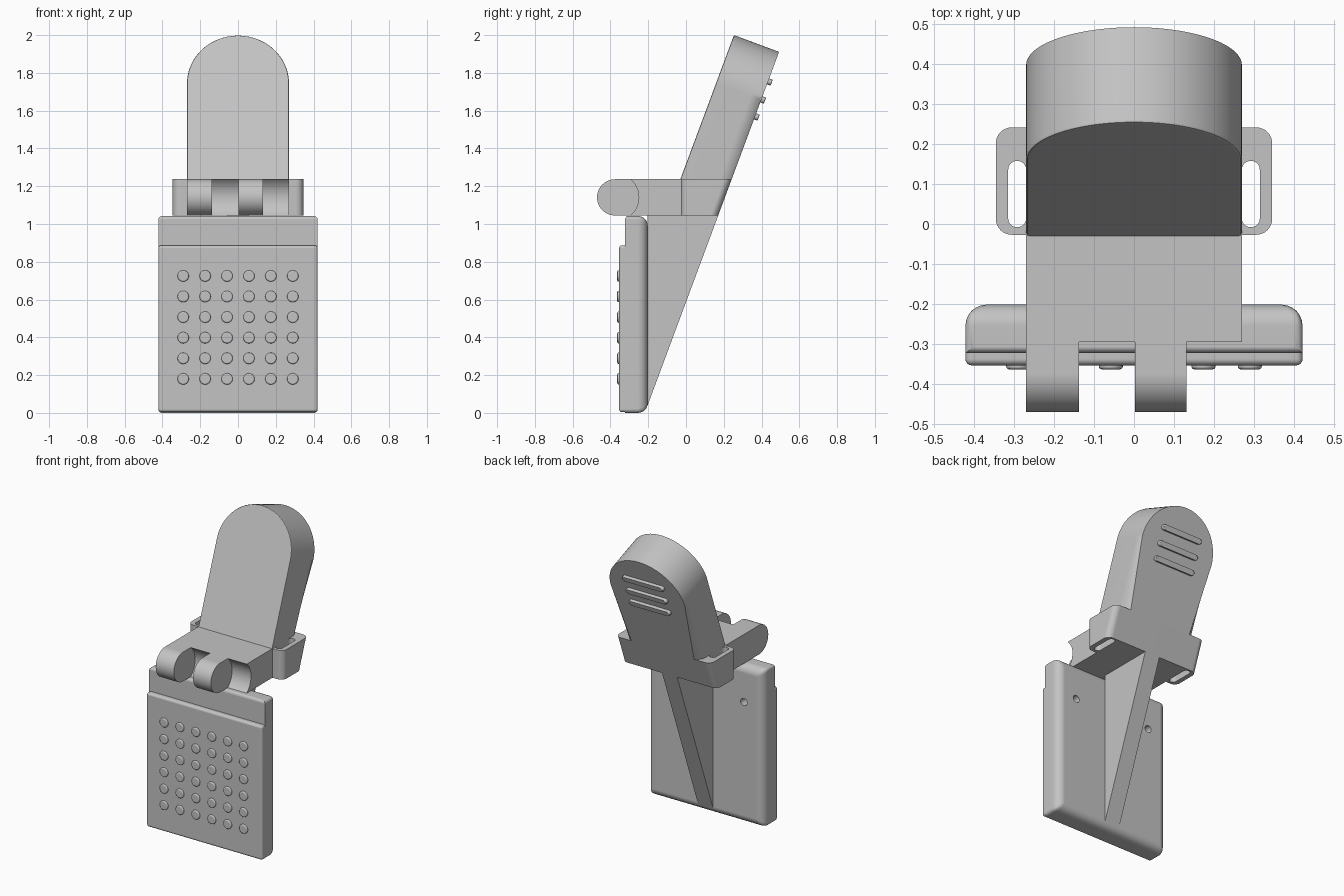
import bpy, bmesh
from math import sin, cos, tan, pi, radians, asin
from mathutils import Matrix, Vector

cube = bpy.data.objects.get("Cube")
if cube:
    bpy.data.objects.remove(cube, do_unlink=True)

grey = bpy.data.materials.new("plain grey")
grey.use_nodes = True
grey.diffuse_color = (0.55, 0.55, 0.55, 1)
for node in grey.node_tree.nodes:
    if node.type == 'BSDF_PRINCIPLED':
        node.inputs["Base Color"].default_value = grey.diffuse_color

TILT = radians(20.4)          # lean of the paddle and brace
LOW, TOP = 1.045, 1.237       # shelf underside and top
HALF = 0.27                   # half width of shelf and paddle
BACK = 0.242                  # rear edge of the shelf top
BACK_LOW = BACK - (TOP - LOW) * tan(TILT)
HINGE_Y, HINGE_Z, HINGE_R = -0.375, (LOW + TOP) / 2, (TOP - LOW) / 2


def make(name, bm):
    bmesh.ops.recalc_face_normals(bm, faces=bm.faces[:])
    mesh = bpy.data.meshes.new(name)
    bm.to_mesh(mesh)
    bm.free()
    mesh.materials.append(grey)
    obj = bpy.data.objects.new(name, mesh)
    bpy.context.collection.objects.link(obj)
    return obj


def activate(obj):
    bpy.ops.object.select_all(action='DESELECT')
    obj.select_set(True)
    bpy.context.view_layer.objects.active = obj


def smooth(obj):
    activate(obj)
    bpy.ops.object.shade_smooth_by_angle(angle=radians(32))
    mod = obj.modifiers.new("face weighted normals", 'WEIGHTED_NORMAL')
    mod.keep_sharp = True
    return obj


def prism(bm, pts, lo, hi, axis):
    """Extrude an outline along x (points are y, z) or z (points are x, y)."""
    def place(p, h):
        return (h, p[0], p[1]) if axis == 'x' else (p[0], p[1], h)
    a = [bm.verts.new(place(p, lo)) for p in pts]
    b = [bm.verts.new(place(p, hi)) for p in pts]
    bm.faces.new(a[::-1])
    bm.faces.new(b)
    for i in range(len(pts)):
        j = (i + 1) % len(pts)
        bm.faces.new((a[i], a[j], b[j], b[i]))


def arc(cx, cy, r, start, end, n):
    return [(cx + r * cos(start + (end - start) * i / n),
             cy + r * sin(start + (end - start) * i / n)) for i in range(n + 1)]


def round_rect(x0, x1, y0, y1, r, n=8):
    corners = ((x1 - r, y1 - r), (x0 + r, y1 - r), (x0 + r, y0 + r), (x1 - r, y0 + r))
    return [p for k, c in enumerate(corners)
            for p in arc(*c, r, k * pi / 2, (k + 1) * pi / 2, n)]


def bevelled_box(name, lo, hi, width, weight):
    """Box whose edges are rounded by a weight rule on (edge middle, direction)."""
    lo, hi = Vector(lo), Vector(hi)
    bm = bmesh.new()
    size = hi - lo
    bmesh.ops.create_cube(bm, size=1, matrix=Matrix.Translation((lo + hi) / 2) @
                          Matrix.Diagonal((*size, 1)))
    obj = make(name, bm)
    mesh = obj.data
    layer = mesh.attributes.new("bevel_weight_edge", 'FLOAT', 'EDGE')
    for e in mesh.edges:
        a, b = (mesh.vertices[i].co for i in e.vertices)
        layer.data[e.index].value = weight((a + b) / 2, (b - a).normalized())
    mod = obj.modifiers.new("rounding", 'BEVEL')
    mod.limit_method, mod.width, mod.segments = 'WEIGHT', width, 6
    activate(obj)
    bpy.ops.object.modifier_apply(modifier=mod.name)
    return obj


def cut(obj, bm):
    """Cut the given solid out of an object and drop the cutter."""
    cutter = make("cutter", bm)
    cutter.hide_render = True
    mod = obj.modifiers.new("cut", 'BOOLEAN')
    mod.operation, mod.object, mod.solver = 'DIFFERENCE', cutter, 'EXACT'
    activate(obj)
    bpy.ops.object.modifier_apply(modifier=mod.name)
    bpy.data.objects.remove(cutter, do_unlink=True)


# Back plate with two screw holes
TURN = Matrix.Rotation(pi / 2, 4, 'X')
plate = bevelled_box(
    "back_plate", (-0.422, -0.323, 0), (0.422, -0.202, 1.042), 0.052,
    lambda m, d: 1 if m.y > -0.21 else (0.4 if abs(d.y) > 0.5 else (0.3 if m.z > 1 else 0)))
holes = bmesh.new()
for x in (-0.28, 0.28):
    bmesh.ops.create_cone(holes, cap_ends=True, segments=24, radius1=0.024, radius2=0.024,
                          depth=0.12, matrix=Matrix.Translation((x, -0.2, 0.8)) @ TURN)
cut(plate, holes)
smooth(plate)

# Front pad and its grid of studs
smooth(bevelled_box("front_pad", (-0.422, -0.354, 0.004), (0.422, -0.321, 0.887), 0.016,
                    lambda m, d: 1 if m.y < -0.35 or abs(d.y) > 0.5 else 0))
bm = bmesh.new()
for i in range(6):
    for j in range(6):
        spot = Matrix.Translation((-0.29 + i * 0.116, -0.353, 0.18 + j * 0.109))
        bmesh.ops.create_cone(bm, cap_ends=True, segments=24, radius1=0.03, radius2=0.03,
                              depth=0.022, matrix=spot @ TURN)
rims = [e for e in bm.edges if all(v.co.y < -0.36 for v in e.verts)]
bmesh.ops.bevel(bm, geom=rims, offset=0.007, segments=3, profile=0.5, affect='EDGES')
smooth(make("grip_studs", bm))

# Triangular brace behind the plate
bm = bmesh.new()
foot = LOW - (BACK_LOW + 0.205) / tan(TILT)
prism(bm, [(-0.205, foot), (BACK_LOW, LOW), (-0.205, LOW)], -0.055, 0.055, 'x')
make("brace", bm)

# Shelf, with hinge lugs and hollow saddles alternating along its front
JOIN = -0.24
bm = bmesh.new()
prism(bm, [(JOIN, LOW), (-0.027, LOW), (-0.027, TOP), (JOIN, TOP)], -HALF, HALF, 'x')
make("shelf", bm)

lug = arc(HINGE_Y, HINGE_Z, HINGE_R, pi / 2, 3 * pi / 2, 24) + [(JOIN, LOW), (JOIN, TOP)]
bm = bmesh.new()
for x0, x1 in ((-HALF, -0.138), (0.002, 0.132)):
    prism(bm, lug, x0, x1, 'x')
smooth(make("hinge_lugs", bm))

spread = asin(HINGE_R / 0.125)
saddle = arc(HINGE_Y, HINGE_Z, 0.125, spread, -spread, 16) + [(JOIN, LOW), (JOIN, TOP)]
bm = bmesh.new()
for x0, x1 in ((-0.138, 0.002), (0.132, HALF)):
    prism(bm, saddle, x0, x1, 'x')
smooth(make("hinge_saddles", bm))

# Bracket with a strap slot on each side; its rear face leans with the paddle
bm = bmesh.new()
prism(bm, round_rect(-0.346, 0.346, -0.027, BACK, 0.04), LOW, TOP, 'z')
for v in bm.verts:
    if v.co.y > 0.1 and v.co.z < LOW + 0.01:
        v.co.y -= BACK - BACK_LOW
bracket = make("strap_bracket", bm)
slots = bmesh.new()
for x in (-0.2925, 0.2925):
    prism(slots, round_rect(x - 0.0225, x + 0.0225, -0.008, 0.158, 0.022), LOW - 0.1, TOP + 0.1, 'z')
cut(bracket, slots)
smooth(bracket)

# Paddle: arched slab, rounded at the back, leaning and trimmed level with the shelf
THICK = (BACK + 0.03) * cos(TILT)
LENGTH = (2 - TOP) / cos(TILT)
lean = Matrix(((1, 0, 0, 0), (0, sin(TILT), cos(TILT), -0.03),
               (0, cos(TILT), -sin(TILT), TOP), (0, 0, 0, 1)))
bm = bmesh.new()
prism(bm, [(-HALF, -0.1), (HALF, -0.1)] + arc(0, LENGTH - HALF, HALF, 0, pi, 40), 0, THICK, 'z')


def rim(z):
    return [e for e in bm.edges if all(abs(v.co.z - z) < 1e-5 for v in e.verts)
            and max(v.co.y for v in e.verts) > 0]


bmesh.ops.bevel(bm, geom=rim(THICK), offset=0.06, segments=6, profile=0.5, affect='EDGES')
bmesh.ops.bevel(bm, geom=rim(0), offset=0.008, segments=2, profile=0.5, affect='EDGES')
bm.transform(lean)
bmesh.ops.bisect_plane(bm, geom=bm.verts[:] + bm.edges[:] + bm.faces[:],
                       plane_co=(0, 0, TOP), plane_no=(0, 0, 1), clear_inner=True)
smooth(make("paddle", bm))

# Three grip ribs on the back of the paddle
bm = bmesh.new()
for z in (1.57, 1.66, 1.755):
    v = (z - TOP + THICK * sin(TILT)) / cos(TILT)
    prism(bm, round_rect(-0.15, 0.15, v - 0.017, v + 0.017, 0.0165), THICK - 0.01, THICK + 0.02, 'z')
caps = [e for e in bm.edges if all(p.co.z > THICK + 0.01 for p in e.verts)]
bmesh.ops.bevel(bm, geom=caps, offset=0.007, segments=3, profile=0.5, affect='EDGES')
bm.transform(lean)
smooth(make("grip_ribs", bm))
